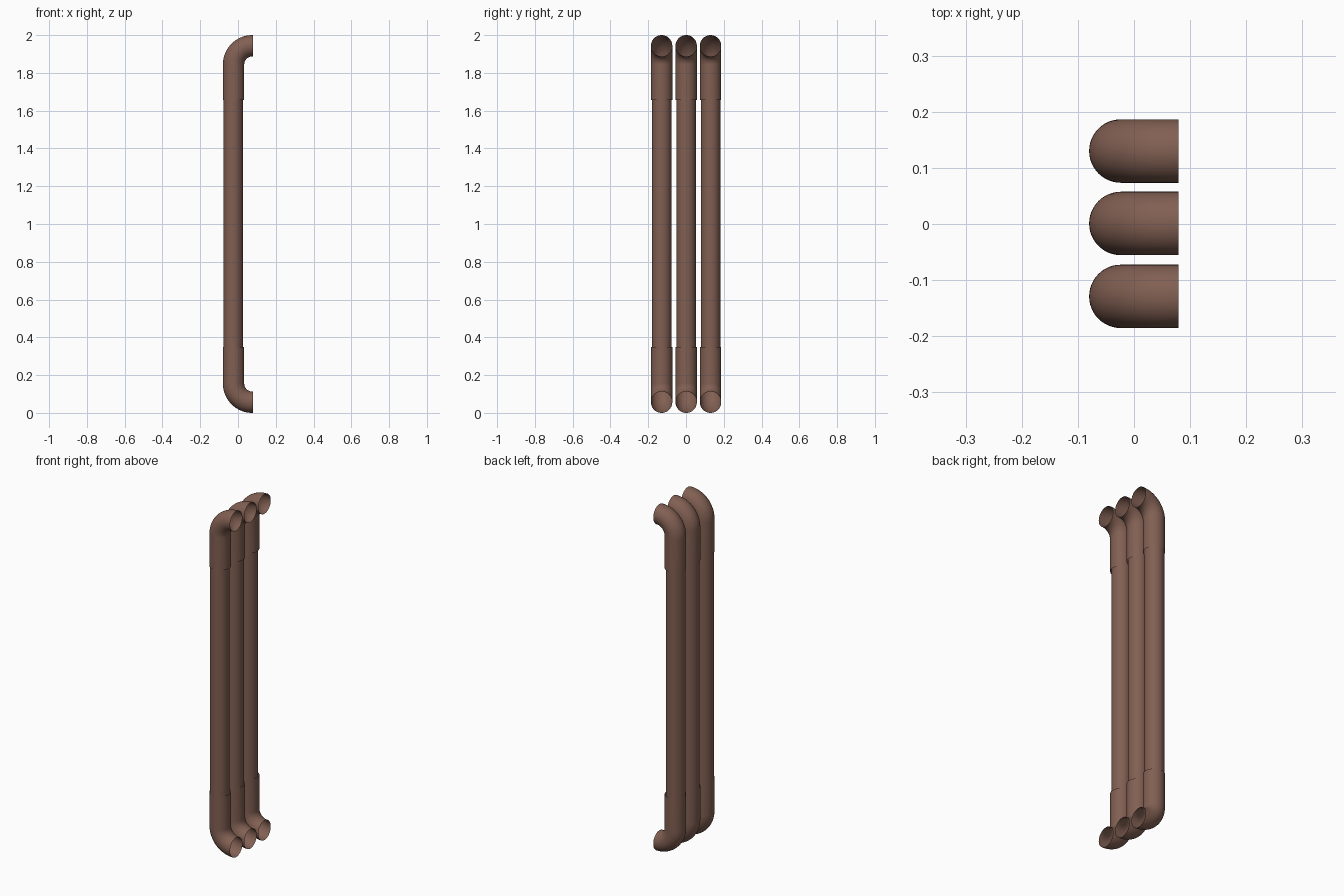
import bpy, bmesh, math
from mathutils import Vector

if "Cube" in bpy.data.objects:
    bpy.data.objects.remove(bpy.data.objects["Cube"])

SIDES = 48
mat = bpy.data.materials.new("brown_pipe")
mat.diffuse_color = (0.22, 0.115, 0.085, 1)
mat.use_nodes = True
mat.node_tree.nodes["Principled BSDF"].inputs["Base Color"].default_value = mat.diffuse_color


def tube(name, path, radius, y):
    """Sweep an open ring along (x, z, tilt) stations in the XZ plane."""
    bm = bmesh.new()
    rings = []
    for x, z, tilt in path:
        side = Vector((math.cos(tilt), 0, -math.sin(tilt)))
        ring = []
        for i in range(SIDES):
            a = 2 * math.pi * i / SIDES
            p = Vector((x, y, z)) + side * radius * math.cos(a)
            p.y += radius * math.sin(a)
            ring.append(bm.verts.new(p))
        rings.append(ring)
    for lo, hi in zip(rings, rings[1:]):
        for i in range(SIDES):
            j = (i + 1) % SIDES
            bm.faces.new((lo[i], lo[j], hi[j], hi[i]))
    mesh = bpy.data.meshes.new(name)
    bm.to_mesh(mesh)
    bm.free()
    mesh.materials.append(mat)
    mesh.shade_smooth()
    obj = bpy.data.objects.new(name, mesh)
    bpy.context.collection.objects.link(obj)


R, BEND = 0.0565, 0.099          # elbow tube radius, bend radius
CX = -0.08 + R                   # axis of the upright run
END = 0.079                      # open mouth of the elbows
SEG = 16

# upper elbow: straight socket, then quarter bend towards +x
zc = 2 - R - BEND
upper = [(CX, 1.657, 0)]
for k in range(SEG + 1):
    t = math.pi / 2 * k / SEG
    upper.append((CX + BEND * (1 - math.cos(t)), zc + BEND * math.sin(t), t))
upper.append((END, 2 - R, math.pi / 2))

# lower elbow: the mirror image, listed bottom-up so faces point outwards
lower = [(x, 2 - z, -t) for x, z, t in reversed(upper)]
lower[-1] = (CX, 0.35, 0)

for n, y in enumerate((-0.129, 0.001, 0.13), 1):
    tube(f"straight_pipe_{n}", [(CX - 0.002, 0.33, 0), (CX - 0.002, 1.68, 0)], 0.0515, y)
    tube(f"upper_elbow_{n}", upper, R, y)
    tube(f"lower_elbow_{n}", lower, R, y)
